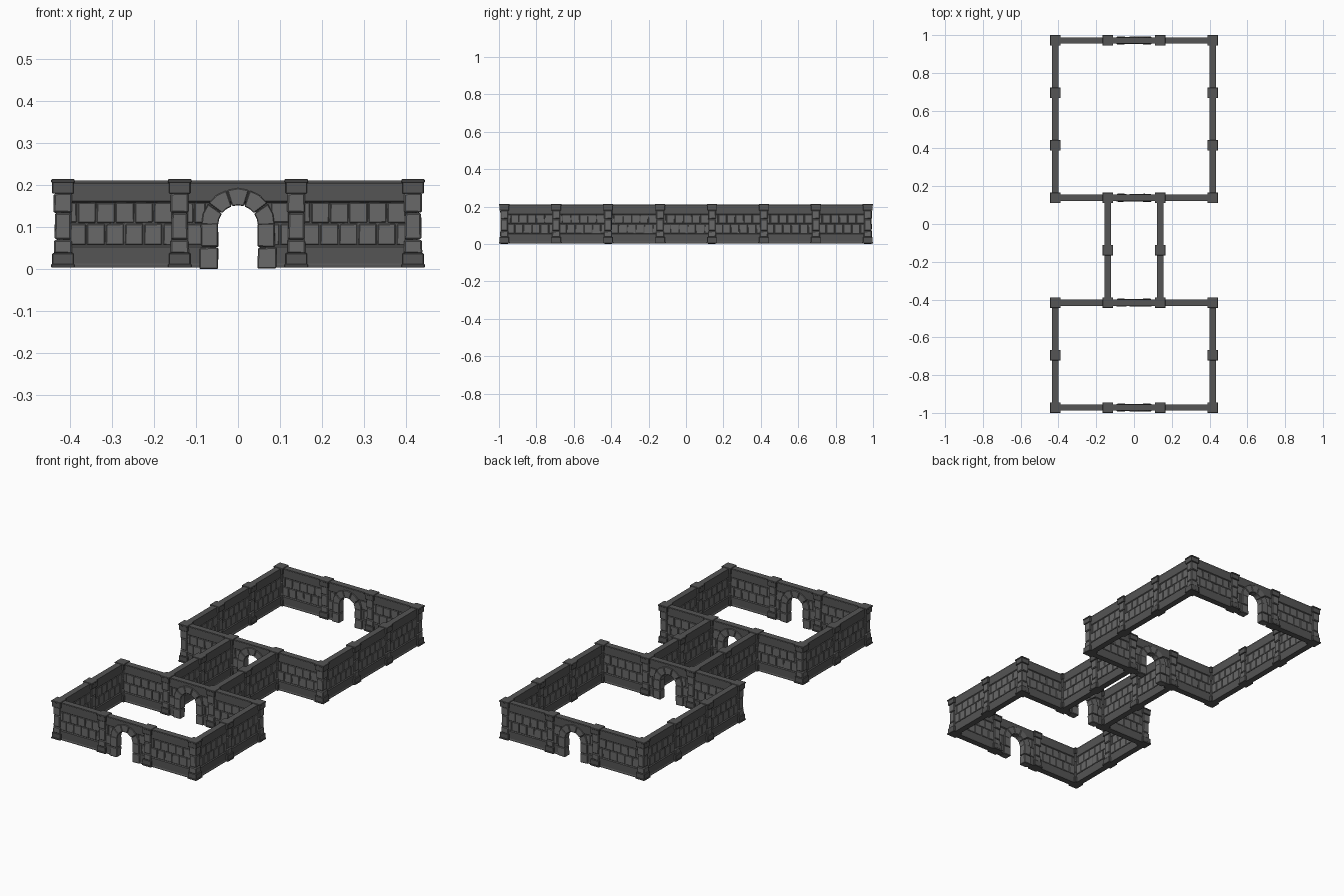
import bpy, bmesh, math, random
from mathutils import Matrix, Vector

if "Cube" in bpy.data.objects:
    bpy.data.objects.remove(bpy.data.objects["Cube"])

random.seed(4)
S = 1.944 / 7            # module length
H = S / 2


def grey(name, v):
    m = bpy.data.materials.new(name)
    m.diffuse_color = (v, v, v, 1)
    m.use_nodes = True
    m.node_tree.nodes["Principled BSDF"].inputs["Base Color"].default_value = m.diffuse_color
    return m


DARK, LIGHT = grey("dark_stone", 0.09), grey("light_stone", 0.14)


def finish(bm, name, mat):
    bmesh.ops.recalc_face_normals(bm, faces=bm.faces)
    me = bpy.data.meshes.new(name)
    bm.to_mesh(me)
    bm.free()
    me.materials.append(mat)
    return me


def block(bm, x0, x1, y0, y1, z0, z1, bevel=0.0025, jitter=0.0):
    """Chipped stone block with slightly shifted corners."""
    c = Vector(((x0 + x1) / 2, (y0 + y1) / 2, (z0 + z1) / 2))
    mat = Matrix.Translation(c) @ Matrix.Diagonal((x1 - x0, y1 - y0, z1 - z0, 1))
    verts = bmesh.ops.create_cube(bm, size=1, matrix=mat)["verts"]
    for v in verts:
        v.co += Vector([random.uniform(-jitter, jitter) for _ in range(3)])
    if bevel:
        edges = list({e for v in verts for e in v.link_edges})
        bmesh.ops.bevel(bm, geom=edges, offset=bevel, segments=1, affect='EDGES')


def prism(bm, pts, axis, a, b, bevel=0.0):
    """Extrude a 2D outline: axis 'x' takes (y, z), axis 'y' takes (x, z)."""
    place = (lambda p, t: (t, p[0], p[1])) if axis == 'x' else (lambda p, t: (p[0], t, p[1]))
    lo = [bm.verts.new(place(p, a)) for p in pts]
    hi = [bm.verts.new(place(p, b)) for p in pts]
    n = len(pts)
    faces = [bm.faces.new(lo[::-1]), bm.faces.new(hi)]
    faces += [bm.faces.new((lo[i], lo[(i + 1) % n], hi[(i + 1) % n], hi[i])) for i in range(n)]
    if bevel:
        bmesh.ops.recalc_face_normals(bm, faces=faces)
        bmesh.ops.bevel(bm, geom=list({e for f in faces for e in f.edges}),
                        offset=bevel, segments=1, affect='EDGES')


def mirrored(half):
    return half + [(-y, z) for y, z in reversed(half)]


# Wall cross-section pieces: stepped plinth band and coping band
CORE = 0.0095
PLINTH = mirrored([(0.0165, 0.003), (0.0165, 0.009), (0.0145, 0.012), (0.0145, 0.052), (CORE, 0.056)])
COPING = mirrored([(CORE, 0.157), (0.0145, 0.161), (0.0145, 0.202), (0.0165, 0.205), (0.0165, 0.210)])
ROWS = [(0.0565, 0.1065, 0.008), (0.1095, 0.157, -0.014)]


def bricks(bm, lo, hi):
    """Two staggered courses between lo and hi."""
    for z0, z1, shift in ROWS:
        for i in range(-4, 5):
            a = max(lo, i * 0.0455 + shift + 0.0015)
            b = min(hi, (i + 1) * 0.0455 + shift - 0.0015)
            if b - a > 0.008:
                d = 0.0125 + random.uniform(-0.001, 0.001)
                block(bm, a, b, -d, d, z0, z1, 0.002, 0.0008)


# Plain wall panel
bm = bmesh.new()
prism(bm, PLINTH, 'x', -H, H)
prism(bm, COPING, 'x', -H, H)
block(bm, -H, H, -CORE, CORE, 0.05, 0.16, 0)
panel = finish(bm, "wall_panel", DARK)
bm = bmesh.new()
bricks(bm, -H + 0.018, H - 0.018)
panel_bricks = finish(bm, "wall_bricks", LIGHT)

# Doorway panel: core plate with an arched notch, bands at the sides and above
SPRING, R_IN, R_OUT = 0.104, 0.047, 0.087
bm = bmesh.new()
notch = [(0.052 * math.cos(math.pi * i / 10), SPRING + 0.052 * math.sin(math.pi * i / 10)) for i in range(11)]
prism(bm, [(H, 0.003), (H, 0.165), (-H, 0.165), (-H, 0.003), (-0.052, 0.003)]
      + notch[::-1] + [(0.052, 0.003)], 'y', -CORE, CORE)
prism(bm, COPING, 'x', -H, H)
for s in (-1, 1):
    prism(bm, PLINTH, 'x', s * 0.065, s * H)
door_wall = finish(bm, "doorway_wall", DARK)
bm = bmesh.new()
bricks(bm, -H + 0.018, -0.078)
bricks(bm, 0.078, H - 0.018)
door_bricks = finish(bm, "doorway_bricks", LIGHT)

# Arch stones: two jamb blocks per side and five wedge stones
bm = bmesh.new()
for s in (-1, 1):
    for z0, z1, w in ((0, 0.05, 0.092), (0.052, 0.108, 0.088)):
        a, b = sorted((s * R_IN, s * w))
        block(bm, a, b, -0.0205, 0.0205, z0, z1, 0.0025, 0.001)
N = 5
for i in range(N):
    a0, a1 = math.pi * i / N + 0.015, math.pi * (i + 1) / N - 0.015
    am = (a0 + a1) / 2
    ring = [(R_IN, a0), (R_OUT, a0), (R_OUT + 0.001, am), (R_OUT, a1), (R_IN, a1), (R_IN, am)]
    d = 0.0195 + random.uniform(-0.001, 0.001)
    prism(bm, [(r * math.cos(a), SPRING + r * math.sin(a)) for r, a in ring], 'y', -d, d, 0.002)
arch = finish(bm, "arch_stones", LIGHT)

# Pillar: stepped base and cap with three rough stones between
bm = bmesh.new()
for w, z0, z1 in ((0.028, 0.003, 0.011), (0.0255, 0.009, 0.037), (0.0255, 0.179, 0.208), (0.028, 0.205, 0.213)):
    block(bm, -w, w, -w, w, z0, z1, 0.0015)
pillar_ends = finish(bm, "pillar_base_and_cap", DARK)
bm = bmesh.new()
for w, z0, z1 in ((0.0215, 0.036, 0.069), (0.0195, 0.07, 0.133), (0.0215, 0.134, 0.18)):
    block(bm, -w, w, -w, w, z0, z1, 0.0035, 0.0012)
pillar_shaft = finish(bm, "pillar_shaft", LIGHT)


def place(meshes, x, y, angle=0):
    for me in meshes:
        ob = bpy.data.objects.new(me.name, me)
        ob.location = (x, y, 0)
        ob.rotation_euler.z = angle
        bpy.context.collection.objects.link(ob)


def gy(i):
    return (i - 3.5) * S


PANEL, DOOR = (panel, panel_bricks), (door_wall, door_bricks, arch)
PILLAR = (pillar_ends, pillar_shaft)

# Cross walls with central doorways
for row in (0, 2, 4, 7):
    for k in (-1, 0, 1):
        place(PANEL if k else DOOR, k * S, gy(row))
    for k in (-1.5, -0.5, 0.5, 1.5):
        place(PILLAR, k * S, gy(row))

# Side walls of both rooms and the corridor
for col, first, last in ((1.5, 0, 2), (0.5, 2, 4), (1.5, 4, 7)):
    for s in (-1, 1):
        for i in range(first, last):
            place(PANEL, s * col * S, gy(i + 0.5), math.pi / 2)
        for i in range(first + 1, last):
            place(PILLAR, s * col * S, gy(i))
